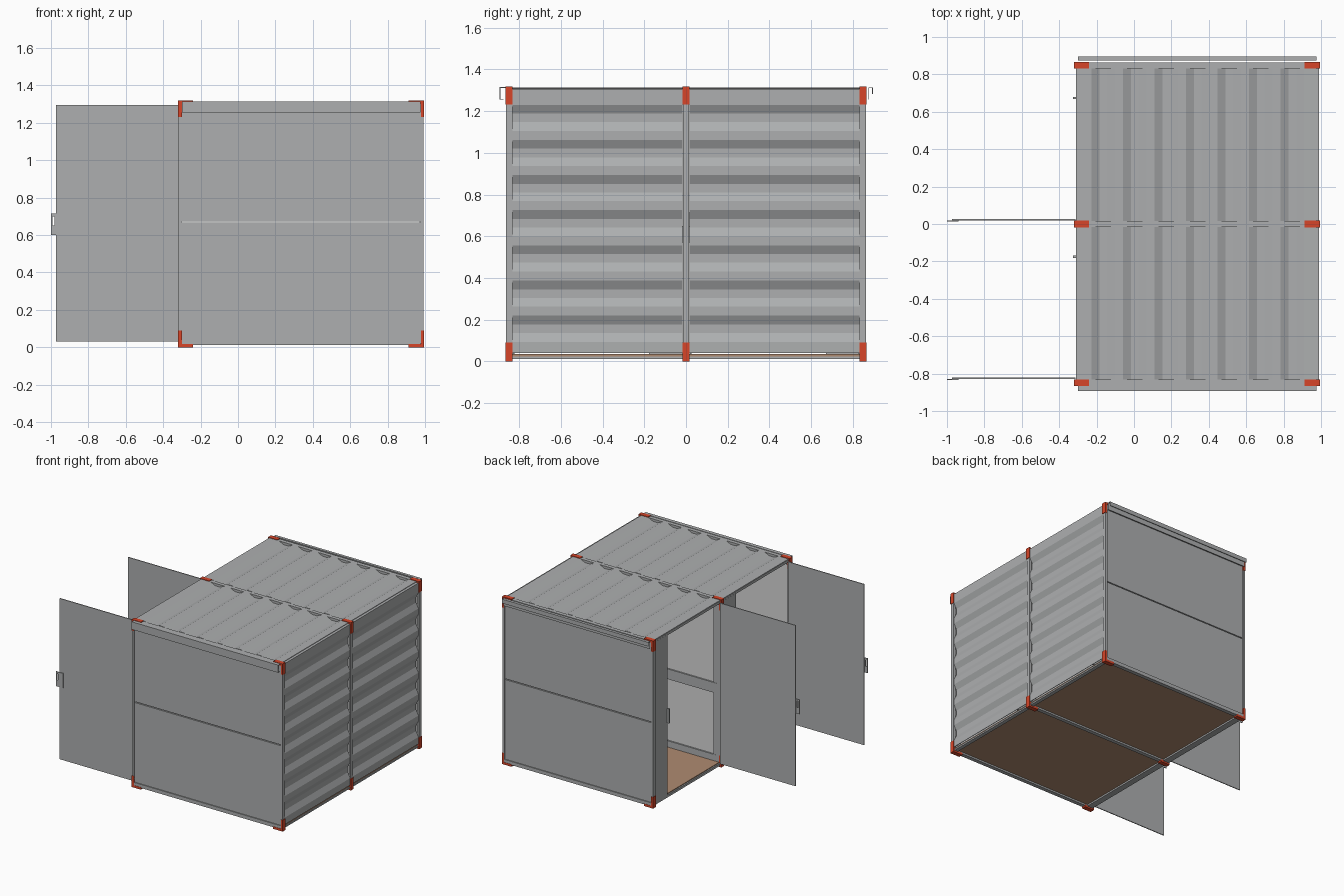
import bpy, bmesh

if "Cube" in bpy.data.objects:
    bpy.data.objects.remove(bpy.data.objects["Cube"])


def material(name, color):
    m = bpy.data.materials.new(name)
    m.diffuse_color = (*color, 1)
    m.use_nodes = True
    m.node_tree.nodes["Principled BSDF"].inputs["Base Color"].default_value = m.diffuse_color
    return m


GREY = material("steel_grey", (0.42, 0.43, 0.435))
LIGHT = material("pale_lining", (0.68, 0.68, 0.68))
RED = material("casting_red", (0.68, 0.06, 0.022))
WOOD = material("floor_wood", (0.43, 0.26, 0.165))


def finish(name, bm, mat):
    bmesh.ops.recalc_face_normals(bm, faces=bm.faces)
    me = bpy.data.meshes.new(name)
    bm.to_mesh(me)
    bm.free()
    me.materials.append(mat)
    ob = bpy.data.objects.new(name, me)
    bpy.context.collection.objects.link(ob)
    return ob


def boxes(name, mat, *specs):
    """One object from boxes given as (x0, x1, y0, y1, z0, z1)."""
    bm = bmesh.new()
    for x0, x1, y0, y1, z0, z1 in specs:
        vs = bmesh.ops.create_cube(bm, size=1)["verts"]
        for v in vs:
            v.co.x = x0 if v.co.x < 0 else x1
            v.co.y = y0 if v.co.y < 0 else y1
            v.co.z = z0 if v.co.z < 0 else z1
    return finish(name, bm, mat)


def corrugated(name, first, last, start, place, y0, y1, offset):
    """Trapezoid sheet; place(run, depth, y) gives the 3D point."""
    pts = [(first, 0)]
    for k in range(7):
        a = start + 0.1685 * k
        pts += [(a, 0), (a + 0.042, 0.02), (a + 0.084, 0.02), (a + 0.126, 0)]
    pts.append((last, 0))
    bm = bmesh.new()
    rows = [[bm.verts.new(place(r, d, y)) for r, d in pts] for y in (y0, y1)]
    for i in range(len(pts) - 1):
        bm.faces.new((rows[0][i], rows[0][i + 1], rows[1][i + 1], rows[1][i]))
    ob = finish(name, bm, GREY)
    mod = ob.modifiers.new("sheet", "SOLIDIFY")
    mod.thickness = 0.004
    mod.offset = offset
    return ob


XL, XR, W = -0.32, 0.995, 0.0175
FRAMES = {"front": -0.848, "middle": 0.0, "back": 0.848}

# Posts, long rails and red corner castings for each of the three frames
for tag, y in FRAMES.items():
    a, b = y - W + 0.002, y + W - 0.002
    boxes(tag + "_posts", GREY,
          (XL + 0.003, -0.30, a, b, 0.02, 1.30),
          (0.975, XR - 0.004, a, b, 0.02, 1.30))
    boxes(tag + "_rails", GREY,
          (-0.30, 0.975, a, b, 0.012, 0.04),
          (-0.30, 0.975, a, b, 1.265, 1.312))
    c, d = y - W, y + W
    boxes(tag + "_corner_castings", RED,
          (XL, -0.30, c, d, 0, 0.09), (-0.30, -0.24, c, d, 0, 0.018),
          (XL, -0.30, c, d, 1.232, 1.318), (-0.30, -0.24, c, d, 1.30, 1.318),
          (0.979, XR, c, d, 0, 0.09), (0.912, 0.979, c, d, 0, 0.018),
          (0.979, XR, c, d, 1.232, 1.318), (0.912, 0.979, c, d, 1.30, 1.318))

# Outer flat walls with a narrow horizontal seam, lined inside
for tag, s in (("front", -1), ("back", 1)):
    y0, y1 = sorted((s * 0.848, s * 0.856))
    boxes(tag + "_wall_panels", GREY,
          (-0.30, 0.978, y0, y1, 0.03, 0.666),
          (-0.30, 0.978, y0, y1, 0.673, 1.27))
    y0, y1 = sorted((s * 0.842, s * 0.848))
    boxes(tag + "_wall_lining", LIGHT, (-0.30, 0.972, y0, y1, 0.036, 1.27))
    y0, y1 = sorted((s * 0.825, s * 0.842))
    boxes(tag + "_wall_inner_bars", GREY,
          (-0.30, 0.96, y0, y1, 0.57, 0.65),
          (-0.30, 0.96, y0, y1, 0.036, 0.085))

# Partition between the two bays
boxes("partition_lining", LIGHT, (-0.29, 0.972, -0.005, 0.005, 0.036, 1.27))
boxes("partition_bars", GREY,
      (-0.29, 0.96, -0.016, 0.016, 0.57, 0.65),
      (-0.29, 0.96, -0.016, 0.016, 0.036, 0.085),
      (-0.30, -0.25, -0.015, 0.015, 0.036, 1.27))

# Channels along the top of the front and back walls
boxes("front_top_channel", GREY,
      (-0.30, 0.975, -0.893, -0.889, 1.255, 1.315),
      (-0.30, 0.975, -0.893, -0.862, 1.311, 1.315),
      (-0.30, 0.975, -0.893, -0.875, 1.255, 1.259))
boxes("back_top_channel", GREY,
      (-0.30, 0.975, 0.874, 0.878, 1.255, 1.314),
      (-0.30, 0.975, 0.874, 0.896, 1.310, 1.314),
      (-0.30, 0.975, 0.892, 0.896, 1.282, 1.314))

for tag, s in (("front", 0), ("back", 1)):
    y0 = -0.831 + 0.848 * s
    y1 = y0 + 0.814
    # Corrugated roof and right side
    corrugated(tag + "_roof", -0.31, 0.972, -0.227,
               lambda r, d, y: (r, y, 1.312 - d), y0, y1, 0)
    corrugated(tag + "_right_wall", 0.04, 1.29, 0.094,
               lambda r, d, y: (0.986 - d, y, r), y0, y1, 0)
    # Floor and cross rails
    boxes(tag + "_floor", WOOD, (-0.30, 0.978, y0, y1, 0.024, 0.036))
    boxes(tag + "_cross_rails", GREY,
          (0.955, 0.985, y0, y1, 0.012, 0.024),
          (-0.31, -0.26, y0, y1, 0.012, 0.03),
          (0.955, 0.988, y0, y1, 1.285, 1.306),
          (-0.31, -0.29, y0, y1, 1.288, 1.308))
    # Fixed strip beside the doorway, with a strike plate
    boxes(tag + "_fixed_strip", GREY,
          (-0.311, -0.304, y1 - 0.16, y1, 0.03, 1.295))
    boxes(tag + "_strike_plate", GREY,
          (-0.327, -0.311, y1 - 0.164, y1 - 0.152, 0.60, 0.715))
    # Open door and its pull handle with a slot
    boxes(tag + "_door", GREY, (-0.972, -0.312, y0 + 0.002, y0 + 0.009, 0.03, 1.295))
    h0, h1 = y0 - 0.004, y0 + 0.002
    boxes(tag + "_door_handle", GREY,
          (-1.0, -0.992, h0, h1, 0.60, 0.715),
          (-0.980, -0.938, h0, h1, 0.60, 0.715),
          (-0.992, -0.980, h0, h1, 0.60, 0.65),
          (-0.992, -0.980, h0, h1, 0.70, 0.715))
